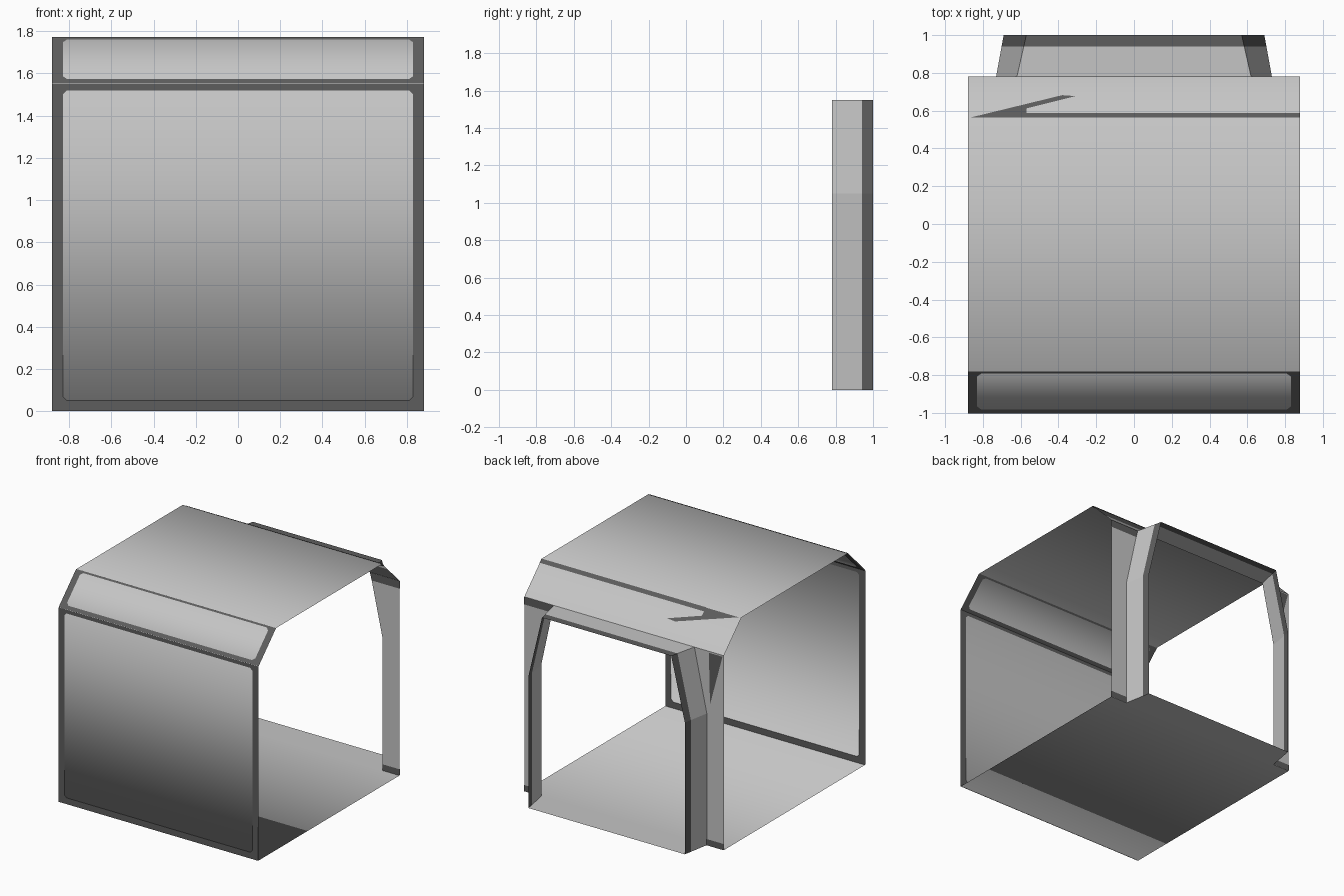
import bpy, bmesh
from mathutils import Vector

if "Cube" in bpy.data.objects:
    bpy.data.objects.remove(bpy.data.objects["Cube"])


def material(name, v):
    m = bpy.data.materials.new(name)
    m.diffuse_color = (v, v, v, 1)
    m.use_nodes = True
    m.node_tree.nodes["Principled BSDF"].inputs["Base Color"].default_value = m.diffuse_color
    return m


LIGHT = material("light grey panel", 0.56)
DARK = material("dark grey trim", 0.11)
W = 0.88      # half width
EPS = 0.003   # trim plate offset


def make(name, verts, faces, mats, index=None, smooth=False):
    me = bpy.data.meshes.new(name)
    me.from_pydata([tuple(v) for v in verts], [], faces)
    ob = bpy.data.objects.new(name, me)
    bpy.context.collection.objects.link(ob)
    for m in mats:
        me.materials.append(m)
    bm = bmesh.new()
    bm.from_mesh(me)
    bmesh.ops.remove_doubles(bm, verts=bm.verts, dist=0.0001)
    bmesh.ops.recalc_face_normals(bm, faces=bm.faces)
    for f in bm.faces:
        f.smooth = smooth
        if index:
            f.material_index = index(f.calc_center_median())
    bm.to_mesh(me)
    bm.free()
    return ob


def plate(name, verts, faces, normal):
    """Dark trim on both sides of a thin sheet."""
    vs, fs = [], []
    for side in (1, -1):
        base = len(vs)
        vs += [Vector(v) + Vector(normal).normalized() * EPS * side for v in verts]
        fs += [[base + i for i in f][::side] for f in faces]
    return make(name, vs, fs, [DARK])


def ring(name, p0, p1, low, high, side=0.05, clip=0.02):
    """Border with clipped inner corners on the sheet running p0 to p1 in (y, z)."""
    p0, p1 = Vector(p0), Vector(p1)
    d = p1 - p0
    n = d.length
    d.normalize()
    x, a, b, c = W - side, low, n - high, clip
    outer = [(-W, 0), (W, 0), (W, n), (-W, n)]
    inner = [(-x, a + c), (-x + c, a), (x - c, a), (x, a + c),
             (x, b - c), (x - c, b), (-x + c, b), (-x, b - c)]
    verts = [(u, p0.x + d.x * s, p0.y + d.y * s) for u, s in outer + inner]
    faces = []
    for k in range(4):
        k2 = (k + 1) % 4
        faces.append([k, k2, 4 + 2 * k2, 5 + 2 * k])
        faces.append([k, 5 + 2 * k, 4 + 2 * k])
    plate(name, verts, faces, (0, d.y, -d.x))


# Folded shell: floor, front wall, front slope, roof, back slope
profile = [(0.78, 0), (-1, 0), (-1, 1.55), (-0.78, 1.77), (0.56, 1.77), (0.78, 1.55)]
verts = [(sx * W, y, z) for y, z in profile for sx in (-1, 1)]
faces = [[2 * i, 2 * i + 1, 2 * i + 3, 2 * i + 2] for i in range(len(profile) - 1)]
make("shell", verts, faces, [LIGHT], smooth=True)

# Dark borders of the front panels
ring("front_wall_border", (-1, 0), (-1, 1.55), 0.05, 0.03)
ring("front_slope_border", (-1, 1.55), (-0.78, 1.77), 0.03, 0.015)


# Dark marks on the back slope
def slope(x, y):
    return (x, y, 1.77 - (y - 0.56))


plate("back_slope_trim", [slope(-0.57, 0.561), slope(W, 0.561), slope(W, 0.585), slope(-0.57, 0.585)],
      [[0, 1, 2, 3]], (0, 1, 1))
plate("back_slope_wedge", [slope(-0.86, 0.563), slope(-0.57, 0.563), slope(-0.57, 0.61), slope(-0.31, 0.675),
                           slope(-0.38, 0.68)], [[0, 1, 2], [0, 2, 4], [2, 3, 4]], (0, 1, 1))

# Back flanges either side of the doorway
flange = [(W, 0), (0.73, 0), (0.73, 1.05), (0.62, 1.55), (W, 1.55)]
for s, side in ((-1, "left"), (1, "right")):
    make(side + "_flange", [(s * x, 0.78, z) for x, z in flange], [[0, 1, 2, 3, 4]], [LIGHT])
    plate(side + "_flange_foot_trim", [(s * x, 0.78, z) for x, z in
          ((W, 0), (0.73, 0), (0.73, 0.05), (W, 0.05))], [[0, 1, 2, 3]], (0, 1, 0))
plate("left_flange_wedge", [(-0.87, 0.78, 1.54), (-0.75, 0.78, 1.54), (-0.76, 0.78, 1.13)],
      [[0, 1, 2]], (0, 1, 0))
plate("right_flange_head_trim", [(W, 0.78, 1.49), (0.635, 0.78, 1.49), (0.62, 0.78, 1.55),
                                 (W, 0.78, 1.55)], [[0, 1, 2, 3]], (0, 1, 0))

# Doorway reveal: closed loop of jambs, head and sill, with dark outer edge
inner = [(0.73, 0), (0.73, 1.05), (0.62, 1.55)]
outer = [(0.69, 0), (0.69, 1.05), (0.57, 1.55)]


def loop(half):
    return half + [(-x, z) for x, z in reversed(half)]


verts = []
for y in (0.78, 0.94, 1.0):
    t = (y - 0.78) / 0.22
    verts += [(a[0] + (b[0] - a[0]) * t, y, a[1]) for a, b in zip(loop(inner), loop(outer))]
faces = [[r * 6 + i, r * 6 + (i + 1) % 6, r * 6 + 6 + (i + 1) % 6, r * 6 + 6 + i]
         for r in range(2) for i in range(6)]
make("doorway_reveal", verts, faces, [LIGHT, DARK],
     index=lambda c: 1 if c.y > 0.94 and c.z > 0.01 else 0)
